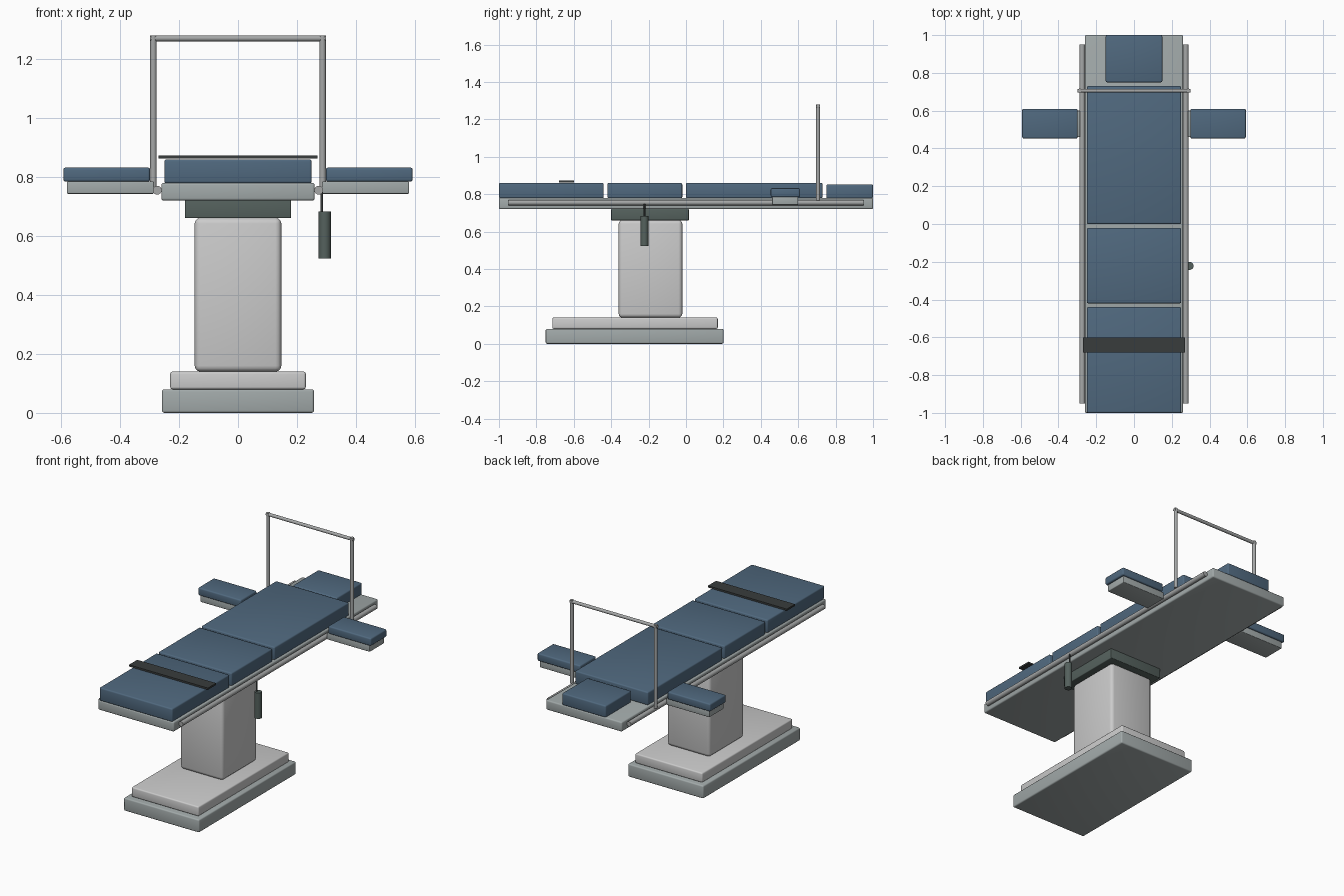
import bpy, bmesh, math
from mathutils import Matrix, Vector

if "Cube" in bpy.data.objects:
    bpy.data.objects.remove(bpy.data.objects["Cube"])


def material(name, rgb):
    m = bpy.data.materials.new(name)
    m.diffuse_color = (*rgb, 1)
    m.use_nodes = True
    m.node_tree.nodes["Principled BSDF"].inputs["Base Color"].default_value = m.diffuse_color
    return m


STEEL = material("steel", (0.36, 0.40, 0.40))
LIGHT = material("light_grey", (0.62, 0.62, 0.61))
DARK = material("dark_green", (0.09, 0.12, 0.11))
NAVY = material("navy_vinyl", (0.08, 0.14, 0.21))
BLACK = material("black", (0.04, 0.045, 0.045))
TUBE = material("tube", (0.38, 0.39, 0.39))


def finish(bm, name, mat):
    mesh = bpy.data.meshes.new(name)
    bm.to_mesh(mesh)
    bm.free()
    ob = bpy.data.objects.new(name, mesh)
    bpy.context.collection.objects.link(ob)
    mesh.materials.append(mat)
    bpy.ops.object.select_all(action='DESELECT')
    ob.select_set(True)
    bpy.context.view_layer.objects.active = ob
    bpy.ops.object.shade_smooth_by_angle(angle=math.radians(40))
    return ob


def box(name, x, y, z, mat, bevel=0.008):
    """Rounded box from (min, max) pairs."""
    bm = bmesh.new()
    size = [b - a for a, b in (x, y, z)]
    mid = [(a + b) / 2 for a, b in (x, y, z)]
    bmesh.ops.create_cube(bm, size=1, matrix=Matrix.Translation(mid) @ Matrix.Diagonal((*size, 1)))
    if bevel:
        bmesh.ops.bevel(bm, geom=bm.edges[:], offset=bevel, segments=3, profile=0.5, affect='EDGES')
    return finish(bm, name, mat)


def rod(name, start, end, radius, mat, sides=16):
    """Capped cylinder between two points."""
    a, b = Vector(start), Vector(end)
    turn = (b - a).to_track_quat('Z', 'Y').to_matrix().to_4x4()
    bm = bmesh.new()
    bmesh.ops.create_cone(bm, cap_ends=True, segments=sides, radius1=radius, radius2=radius,
                          depth=(b - a).length, matrix=Matrix.Translation((a + b) / 2) @ turn)
    return finish(bm, name, mat)


# Pedestal
box("base", (-0.258, 0.258), (-0.75, 0.20), (0, 0.08), STEEL)
box("base_cover", (-0.23, 0.23), (-0.715, 0.17), (0.08, 0.14), LIGHT)
box("column", (-0.147, 0.147), (-0.36, -0.02), (0.14, 0.662), LIGHT, 0.02)
box("column_head", (-0.18, 0.18), (-0.40, 0.015), (0.66, 0.722), DARK, 0.004)

# Table top and cushions
box("table_top", (-0.26, 0.26), (-1, 1), (0.72, 0.78), STEEL)
for name, w, y0, y1, top in (("leg_cushion", 0.25, -1, -0.44, 0.86),
                             ("seat_cushion", 0.25, -0.42, -0.02, 0.86),
                             ("back_cushion", 0.25, 0, 0.73, 0.86),
                             ("head_cushion", 0.15, 0.75, 1, 0.852)):
    box(name, (-w, w), (y0, y1), (0.778, top), NAVY)
box("leg_strap", (-0.27, 0.27), (-0.68, -0.60), (0.862, 0.873), BLACK, 0)

# Mirrored rails, arm boards and screen posts
for side, s in (("left", -1), ("right", 1)):
    rod(side + "_side_rail", (s * 0.274, -0.95, 0.755), (s * 0.274, 0.95, 0.755), 0.015, TUBE)
    box(side + "_arm_board", sorted((s * 0.285, s * 0.58)), (0.46, 0.60), (0.743, 0.785), STEEL, 0.004)
    box(side + "_arm_pad", sorted((s * 0.298, s * 0.592)), (0.453, 0.61), (0.784, 0.832), NAVY)
    rod(side + "_screen_post", (s * 0.287, 0.706, 0.765), (s * 0.287, 0.706, 1.28), 0.011, TUBE)
rod("screen_bar", (-0.298, 0.706, 1.27), (0.298, 0.706, 1.27), 0.01, TUBE)

# Hanging hand control
rod("control_cord", (0.284, -0.222, 0.75), (0.284, -0.222, 0.67), 0.005, BLACK, 10)
rod("hand_control", (0.294, -0.222, 0.523), (0.294, -0.222, 0.683), 0.021, DARK, 20)
